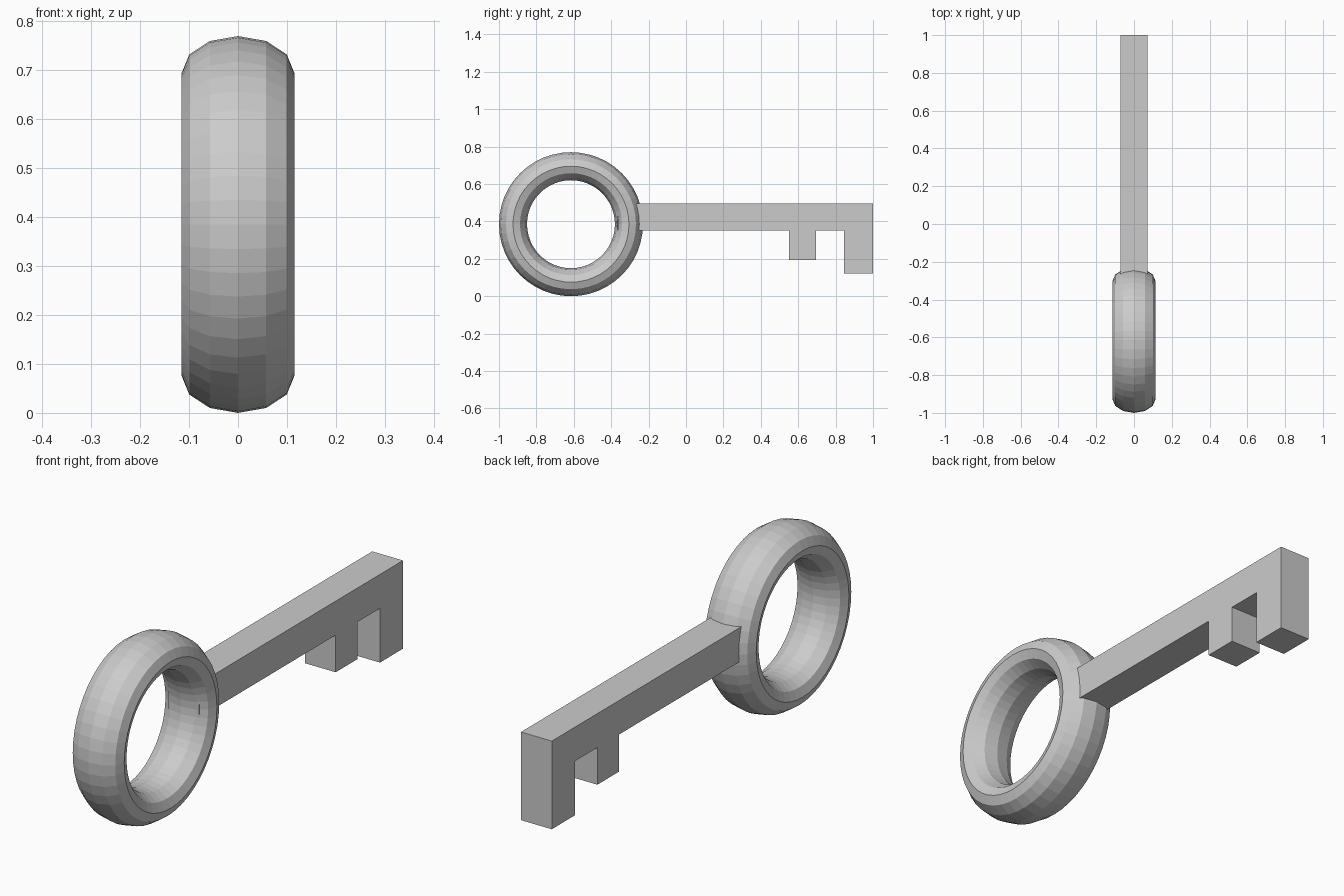
import bpy, bmesh
from math import sin, cos, pi

if "Cube" in bpy.data.objects:
    bpy.data.objects.remove(bpy.data.objects["Cube"])


def make_object(name, bm):
    bmesh.ops.recalc_face_normals(bm, faces=bm.faces)
    mesh = bpy.data.meshes.new(name)
    bm.to_mesh(mesh)
    bm.free()
    obj = bpy.data.objects.new(name, mesh)
    bpy.context.collection.objects.link(obj)
    return obj


# Ring handle: faceted torus with an oval cross-section, axis along x
CY, CZ, MAJOR, THICK, HALF_W = -0.615, 0.385, 0.31, 0.075, 0.115
RINGS, SIDES = 48, 12
bm = bmesh.new()
loops = []
for i in range(RINGS):
    a = 2 * pi * i / RINGS
    loop = []
    for j in range(SIDES):
        b = 2 * pi * j / SIDES
        r = MAJOR + THICK * cos(b)
        loop.append(bm.verts.new((HALF_W * sin(b), CY + r * cos(a), CZ + r * sin(a))))
    loops.append(loop)
for i in range(RINGS):
    p, q = loops[i], loops[(i + 1) % RINGS]
    for j in range(SIDES):
        k = (j + 1) % SIDES
        bm.faces.new((p[j], p[k], q[k], q[j]))
make_object("ring_handle", bm)

# Shaft with two teeth: side profile (y, z) extruded across x
HALF = 0.072
profile = [(-0.365, 0.495), (-0.365, 0.351), (0.55, 0.351), (0.55, 0.194),
           (0.695, 0.194), (0.695, 0.351), (0.846, 0.351), (0.846, 0.122),
           (1.0, 0.122), (1.0, 0.495)]
bm = bmesh.new()
face = bm.faces.new([bm.verts.new((-HALF, y, z)) for y, z in profile])
extruded = bmesh.ops.extrude_face_region(bm, geom=[face], use_keep_orig=True)
new_verts = [g for g in extruded["geom"] if isinstance(g, bmesh.types.BMVert)]
bmesh.ops.translate(bm, verts=new_verts, vec=(2 * HALF, 0, 0))
make_object("shaft_with_teeth", bm)
